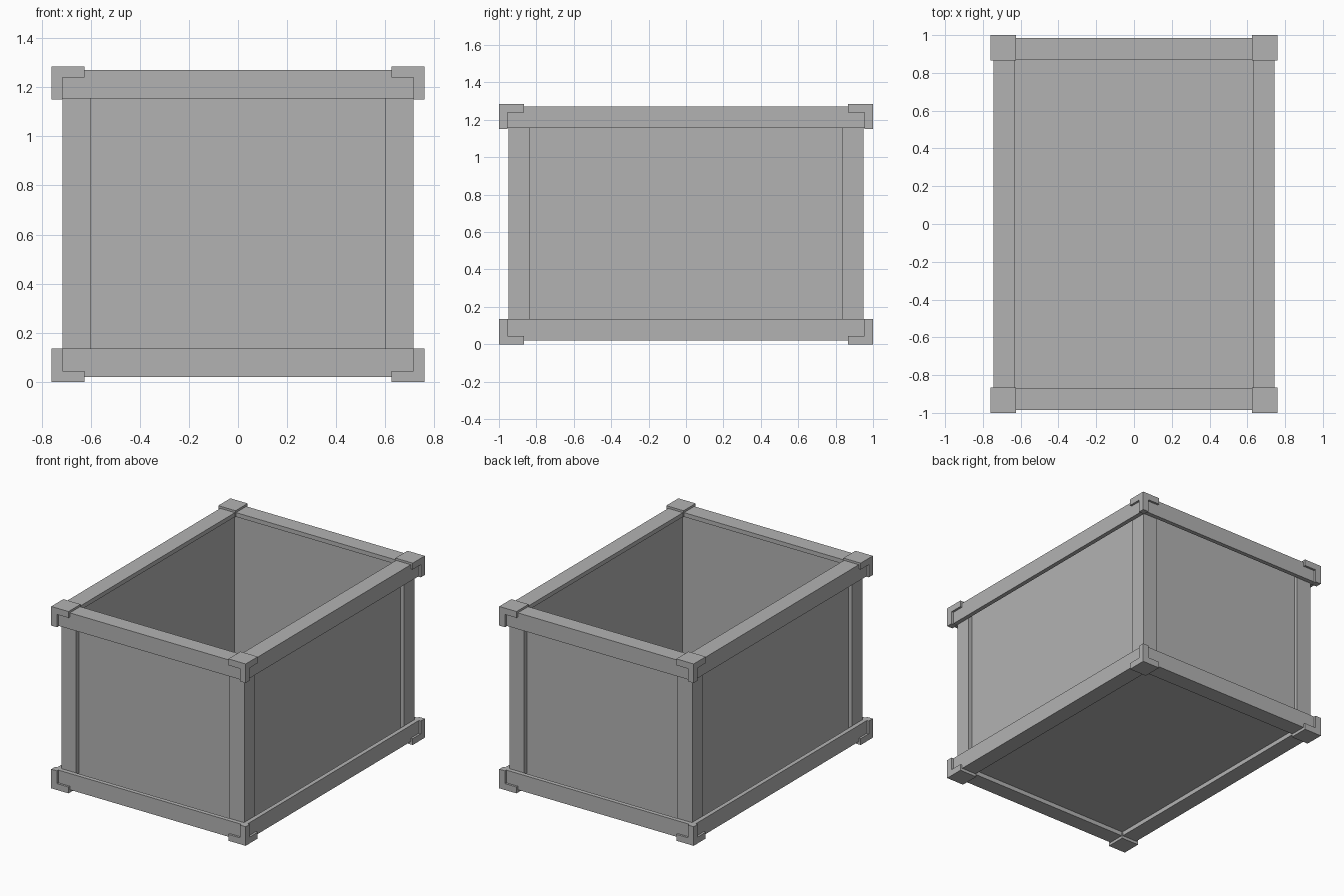
import bpy
import bmesh
from mathutils import Vector

cube = bpy.data.objects.get("Cube")
if cube:
    bpy.data.objects.remove(cube, do_unlink=True)

grey = bpy.data.materials.new("plain_grey")
grey.use_nodes = True
GREY = (0.45, 0.45, 0.45, 1.0)
grey.diffuse_color = GREY
grey.node_tree.nodes["Principled BSDF"].inputs["Base Color"].default_value = GREY

HEIGHT = 1.285
RAIL_X, RAIL_Y = 0.745, 0.985      # outer faces of the rails
POST_X, POST_Y = 0.715, 0.95       # outer faces of the posts
BOX_X, BOX_Y = 0.685, 0.92         # outer faces of the panels
LOW, HIGH = 0.05, 1.24             # box bottom and top
LEG, THICK, WALL = 0.115, 0.03, 0.04


def make_object(name, bm):
    bmesh.ops.recalc_face_normals(bm, faces=bm.faces)
    mesh = bpy.data.meshes.new(name)
    bm.to_mesh(mesh)
    bm.free()
    mesh.materials.append(grey)
    obj = bpy.data.objects.new(name, mesh)
    bpy.context.collection.objects.link(obj)
    return obj


def box(name, a, b):
    """Box between two opposite corners."""
    a, b = Vector(a), Vector(b)
    bm = bmesh.new()
    bmesh.ops.create_cube(bm, size=1)
    bmesh.ops.scale(bm, vec=[abs(v) for v in b - a], verts=bm.verts)
    bmesh.ops.translate(bm, vec=(a + b) / 2, verts=bm.verts)
    return make_object(name, bm)


def angle_bar(name, start, end, u, v):
    """L-profile bar whose outer edge runs start-end, legs along u and v."""
    start, end, u, v = map(Vector, (start, end, u, v))
    profile = [(0, 0), (LEG, 0), (LEG, THICK), (THICK, THICK),
               (THICK, LEG), (0, LEG)]
    bm = bmesh.new()
    face = bm.faces.new([bm.verts.new(start + u * p + v * q)
                         for p, q in profile])
    result = bmesh.ops.extrude_face_region(bm, geom=[face])
    moved = [g for g in result["geom"] if isinstance(g, bmesh.types.BMVert)]
    bmesh.ops.translate(bm, vec=end - start, verts=moved)
    return make_object(name, bm)


def corner_bracket(name, sx, sy, z, up):
    """Square cap plate with a short leg at its outer corner."""
    x, y = sx * 0.76, sy
    bm = bmesh.new()
    size, t = 0.135, 0.045
    # L-shaped plan: the outer corner square is shared by plate and leg
    plan = [(0, 0), (size, 0), (size, size), (0, size)]
    plate = [bm.verts.new((x - sx * p, y - sy * q, z)) for p, q in plan]
    under = [bm.verts.new((x - sx * p, y - sy * q, z + up * t))
             for p, q in plan[1:]]
    foot = [bm.verts.new((x - sx * p, y - sy * q, z + up * size))
            for p, q in [(0, 0), (t, 0), (t, t), (0, t)]]
    neck = [bm.verts.new((x - sx * p, y - sy * q, z + up * t))
            for p, q in [(t, 0), (t, t), (0, t)]]
    for loop in (plate, foot,
                 [plate[0], plate[1], under[0], neck[0], foot[1], foot[0]],
                 [plate[0], plate[3], under[2], neck[2], foot[3], foot[0]],
                 [plate[1], plate[2], under[1], under[0]],
                 [plate[2], plate[3], under[2], under[1]],
                 [under[0], under[1], under[2], neck[2], neck[1], neck[0]],
                 [neck[0], neck[1], foot[2], foot[1]],
                 [neck[1], neck[2], foot[3], foot[2]]):
        bm.faces.new(loop)
    return make_object(name, bm)


# Floor and four wall panels of the open box
box("floor_panel", (-BOX_X, -BOX_Y, LOW), (BOX_X, BOX_Y, LOW + WALL))
for s, side in ((-1, "front"), (1, "back")):
    box(side + "_panel", (-BOX_X, s * BOX_Y, LOW + WALL),
        (BOX_X, s * (BOX_Y - WALL), HIGH))
for s, side in ((-1, "right"), (1, "left")):
    box(side + "_panel", (s * BOX_X, WALL - BOX_Y, LOW + WALL),
        (s * (BOX_X - WALL), BOX_Y - WALL, HIGH))

# Angle rails around the top and bottom edges
for z, up, level in ((0.02, 1, "bottom"), (1.27, -1, "top")):
    for s, side in ((-1, "front"), (1, "back")):
        angle_bar(f"{level}_{side}_rail", (-RAIL_X, s * RAIL_Y, z),
                  (RAIL_X, s * RAIL_Y, z), (0, -s, 0), (0, 0, up))
    for s, side in ((-1, "right"), (1, "left")):
        angle_bar(f"{level}_{side}_rail", (s * RAIL_X, -RAIL_Y, z),
                  (s * RAIL_X, RAIL_Y, z), (-s, 0, 0), (0, 0, up))

# Angle posts and corner brackets
for sx, side in ((-1, "right"), (1, "left")):
    for sy, end in ((-1, "front"), (1, "back")):
        angle_bar(f"{end}_{side}_post", (sx * POST_X, sy * POST_Y, LOW),
                  (sx * POST_X, sy * POST_Y, HIGH), (-sx, 0, 0), (0, -sy, 0))
        corner_bracket(f"bottom_{end}_{side}_bracket", sx, sy, 0, 1)
        corner_bracket(f"top_{end}_{side}_bracket", sx, sy, HEIGHT, -1)
